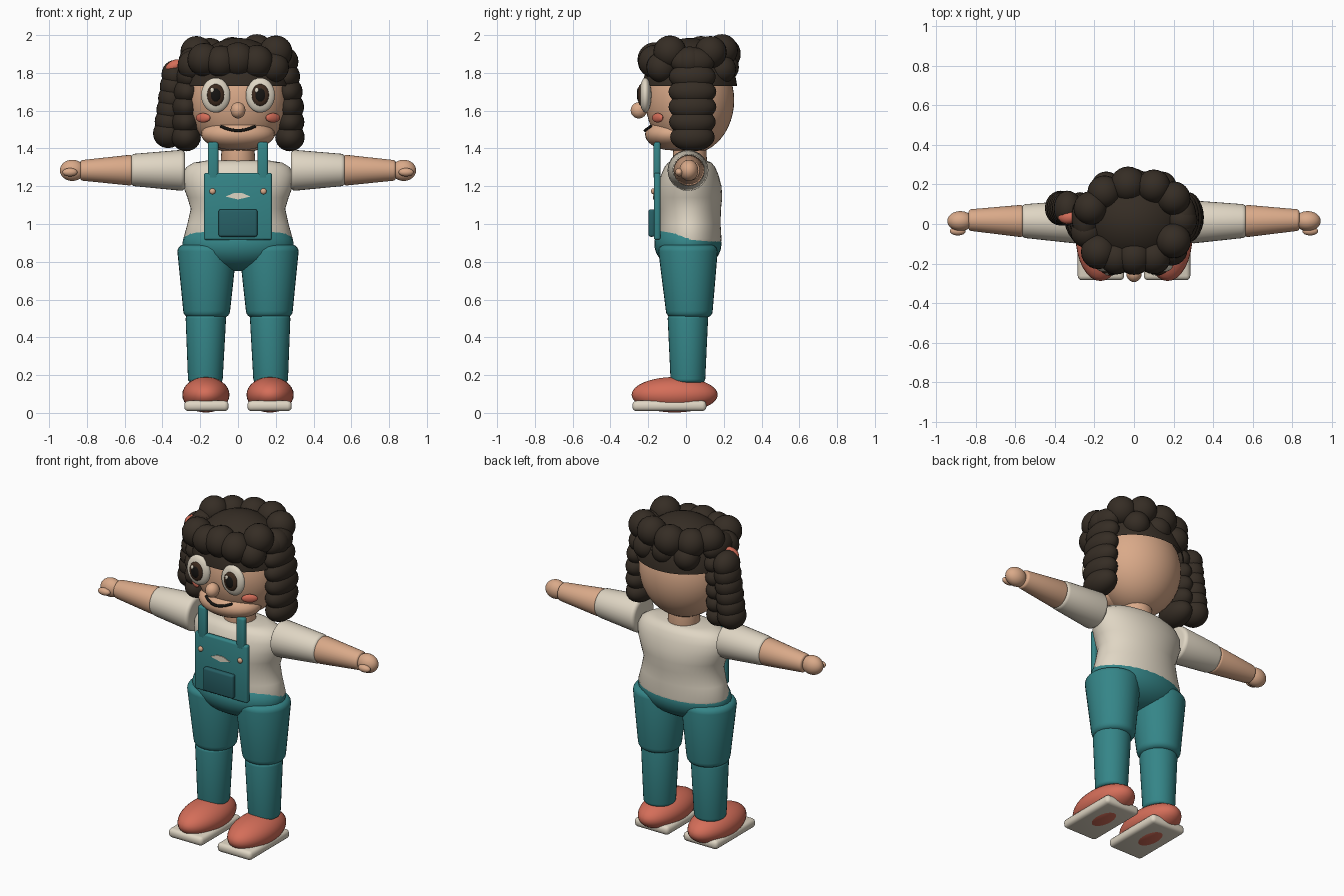
import bpy, bmesh, math
from mathutils import Matrix, Vector

if "Cube" in bpy.data.objects:
    bpy.data.objects.remove(bpy.data.objects["Cube"])


def mat(name, r, g, b):
    m = bpy.data.materials.new(name)
    m.diffuse_color = (r, g, b, 1)
    m.use_nodes = True
    m.node_tree.nodes["Principled BSDF"].inputs["Base Color"].default_value = m.diffuse_color
    return m


SKIN = mat("skin", 0.70, 0.40, 0.25)
CREAM = mat("cream", 0.74, 0.67, 0.55)
TEAL = mat("teal", 0.035, 0.235, 0.245)
POCKET = mat("dark teal", 0.02, 0.115, 0.13)
CORAL = mat("coral", 0.66, 0.155, 0.10)
HAIR = mat("dark brown hair", 0.036, 0.026, 0.018)
IRIS = mat("eye brown", 0.05, 0.025, 0.014)
BLACK = mat("black", 0.008, 0.007, 0.006)


def finish(name, bm, material):
    bmesh.ops.recalc_face_normals(bm, faces=bm.faces)
    me = bpy.data.meshes.new(name)
    bm.to_mesh(me)
    bm.free()
    ob = bpy.data.objects.new(name, me)
    bpy.context.collection.objects.link(ob)
    me.materials.append(material)
    for o in bpy.context.selected_objects:
        o.select_set(False)
    ob.select_set(True)
    bpy.context.view_layer.objects.active = ob
    bpy.ops.object.shade_smooth_by_angle(angle=math.radians(40))
    return ob


def blobs(name, items, material, seg=32, cut=None):
    """One object made of ellipsoids given as (centre, radii)."""
    bm = bmesh.new()
    for c, r in items:
        m = Matrix.Translation(c) @ Matrix.Diagonal((*r, 1))
        bmesh.ops.create_uvsphere(bm, u_segments=seg, v_segments=seg // 2, radius=1, matrix=m)
    if cut is not None:
        bmesh.ops.bisect_plane(bm, geom=bm.verts[:] + bm.edges[:] + bm.faces[:],
                               plane_co=(0, 0, cut), plane_no=(0, 0, 1), clear_inner=True)
    return finish(name, bm, material)


def loft(name, rings, material, axis="Z", seg=32):
    """Stacked elliptical rings (cx, cy, cz, r1, r2) along z or x, capped."""
    bm = bmesh.new()
    loops = []
    for cx, cy, cz, r1, r2 in rings:
        loop = []
        for i in range(seg):
            a = 2 * math.pi * i / seg
            u, v = r1 * math.cos(a), r2 * math.sin(a)
            loop.append(bm.verts.new((cx + u, cy + v, cz) if axis == "Z" else (cx, cy + u, cz + v)))
        loops.append(loop)
    for a, b in zip(loops, loops[1:]):
        for i in range(seg):
            j = (i + 1) % seg
            bm.faces.new((a[i], a[j], b[j], b[i]))
    bm.faces.new(loops[0])
    bm.faces.new(loops[-1])
    return finish(name, bm, material)


def limb(name, p, q, rp, rq, bev, material, axis):
    """Tapered limb with rounded rims from p to q."""
    p, q = Vector(p), Vector(q)
    d = (q - p).normalized()
    rings = []
    for k in range(5):
        a = math.pi / 2 * k / 4
        r = rp - bev * (1 - math.sin(a))
        rings.append((*(p + d * bev * (1 - math.cos(a))), r, r))
    for k in range(5):
        a = math.pi / 2 * k / 4
        r = rq - bev * (1 - math.cos(a))
        rings.append((*(q - d * bev * (1 - math.sin(a))), r, r))
    return loft(name, rings, material, axis)


def box(name, c, size, bev, material):
    bm = bmesh.new()
    bmesh.ops.create_cube(bm, size=1, matrix=Matrix.Translation(c) @ Matrix.Diagonal((*size, 1)))
    bmesh.ops.bevel(bm, geom=bm.edges[:], offset=bev, segments=3, profile=0.5, affect='EDGES')
    return finish(name, bm, material)


# legs, shoes and arms on both sides
for s, side in ((-1, "left"), (1, "right")):
    blobs(side + "_shoe", [((s * 0.17, -0.06, 0.096), (0.125, 0.228, 0.094))], CORAL)
    box(side + "_sole", (s * 0.167, -0.088, 0.037), (0.235, 0.392, 0.055), 0.022, CREAM)
    limb(side + "_lower_leg", (s * 0.173, 0.01, 0.16), (s * 0.17, 0.01, 0.52), 0.092, 0.107, 0.02, TEAL, "Z")
    limb(side + "_upper_leg", (s * 0.166, 0.018, 0.505), (s * 0.164, 0.01, 0.89), 0.124, 0.157, 0.035, TEAL, "Z")
    limb(side + "_sleeve", (s * 0.28, 0.01, 1.284), (s * 0.567, 0.015, 1.286), 0.108, 0.086, 0.022, CREAM, "X")
    limb(side + "_forearm", (s * 0.56, 0.015, 1.285), (s * 0.835, 0.02, 1.284), 0.081, 0.055, 0.014, SKIN, "X")
    blobs(side + "_hand", [((s * 0.877, 0.015, 1.284), (0.066, 0.05, 0.056))], SKIN)
    blobs(side + "_thumb", [((s * 0.89, -0.036, 1.274), (0.04, 0.022, 0.022))], SKIN, 24)

# trunk
blobs("pelvis", [((0, 0.01, 0.895), (0.295, 0.178, 0.145))], TEAL)
loft("shirt", [(0, 0.02, 0.90, 0.282, 0.165), (0, 0.02, 0.92, 0.29, 0.168), (0, 0.02, 1.0, 0.268, 0.163),
               (0, 0.02, 1.08, 0.25, 0.165), (0, 0.02, 1.14, 0.268, 0.172), (0, 0.02, 1.20, 0.29, 0.168),
               (0, 0.02, 1.26, 0.295, 0.152), (0, 0.02, 1.30, 0.275, 0.135), (0, 0.02, 1.325, 0.235, 0.115),
               (0, 0.02, 1.335, 0.17, 0.09)], CREAM, seg=48)
limb("neck", (0, 0.02, 1.31), (0, 0.02, 1.44), 0.092, 0.085, 0.01, SKIN, "Z")

# overalls front
box("bib", (0, -0.153, 1.093), (0.36, 0.035, 0.355), 0.012, TEAL)
box("pocket", (0, -0.182, 1.005), (0.205, 0.034, 0.145), 0.012, POCKET)
for s, side in ((-1, "left"), (1, "right")):
    box(side + "_strap", (s * 0.132, -0.153, 1.335), (0.056, 0.036, 0.20), 0.013, TEAL)
    blobs(side + "_button", [((s * 0.135, -0.173, 1.173), (0.016, 0.012, 0.016))], SKIN, 16)
bm = bmesh.new()
front = [bm.verts.new((x, -0.175, 1.145 + z)) for x, z in ((-0.066, 0), (0, -0.015), (0.066, 0), (0.02, 0.02), (-0.02, 0.02))]
ext = bmesh.ops.extrude_face_region(bm, geom=[bm.faces.new(front)])
bmesh.ops.translate(bm, vec=(0, 0.008, 0), verts=[v for v in ext["geom"] if isinstance(v, bmesh.types.BMVert)])
finish("bib_badge", bm, CREAM)

# head and face
blobs("head", [((0, 0.02, 1.655), (0.262, 0.235, 0.285))], SKIN, 48)
blobs("muzzle", [((0, -0.075, 1.475), (0.195, 0.142, 0.085))], SKIN)
blobs("nose", [((0, -0.25, 1.602), (0.039, 0.043, 0.043))], SKIN)
for s, side in ((-1, "left"), (1, "right")):
    x = s * 0.118
    blobs(side + "_eye_white", [((x, -0.215, 1.682), (0.077, 0.032, 0.092))], CREAM)
    blobs(side + "_iris", [((x, -0.238, 1.683), (0.046, 0.018, 0.058))], IRIS)
    blobs(side + "_pupil", [((x, -0.249, 1.683), (0.028, 0.011, 0.037))], BLACK, 24)
    blobs(side + "_eye_glint", [((x - 0.018, -0.253, 1.708), (0.011, 0.006, 0.014))], CREAM, 16)
    ob = blobs(side + "_cheek", [((0, 0, 0), (0.046, 0.016, 0.025))], CORAL, 24)
    ob.location = (s * 0.185, -0.15, 1.562)
    ob.rotation_euler.z = s * 0.62

# smile
cu = bpy.data.curves.new("mouth", 'CURVE')
cu.dimensions = '3D'
cu.bevel_depth = 0.008
cu.bevel_resolution = 2
cu.use_fill_caps = True
sp = cu.splines.new('POLY')
sp.points.add(10)
for i, p in enumerate(sp.points):
    t = i / 5 - 1
    p.co = (0.09 * t, -0.217 + 0.032 * t * t, 1.495 + 0.022 * t * t, 1)
cu.materials.append(BLACK)
bpy.context.collection.objects.link(bpy.data.objects.new("mouth", cu))

# hair cap with a straight hairline, closed in by the head
blobs("hair_cap", [((0, 0.02, 1.70), (0.278, 0.252, 0.285))], HAIR, 48, cut=1.73)

# curls around the crown
curls = [((-0.03, 0.20, 1.90), 0.09), ((0.10, 0.19, 1.92), 0.085), ((0.20, 0.13, 1.91), 0.085),
         ((-0.15, 0.16, 1.90), 0.085), ((-0.22, 0.08, 1.91), 0.085), ((0.24, 0.02, 1.86), 0.08),
         ((0.20, -0.085, 1.91), 0.088), ((-0.24, -0.04, 1.84), 0.08), ((-0.18, -0.14, 1.87), 0.088),
         ((-0.09, -0.17, 1.86), 0.085), ((0.0, -0.165, 1.87), 0.092), ((0.10, -0.165, 1.86), 0.088),
         ((0.19, -0.13, 1.83), 0.08), ((0.0, 0.205, 1.83), 0.075), ((0.14, 0.19, 1.82), 0.075),
         ((-0.14, 0.19, 1.82), 0.075)]
blobs("crown_curls", [(c, (r, r, r)) for c, r in curls], HAIR, 24)

# side locks of stacked curls, plus the tied ponytail
for s, side in ((-1, "left"), (1, "right")):
    lock = []
    for i in range(6):
        t = i / 5
        lock.append(((s * (0.245 + 0.03 * min(1, 2 * t)), 0.034, 1.86 - 0.40 * t),
                     (0.07 + 0.008 * t, 0.105 + 0.022 * math.sin(math.pi * (0.2 + 0.6 * t)), 0.075)))
    blobs(side + "_side_lock", lock, HAIR, 24)
tail = []
for i in range(6):
    t = i / 5
    tail.append(((-0.335 - 0.035 * t, 0.08, 1.79 - 0.31 * t), (0.07 + 0.01 * t, 0.088, 0.078)))
blobs("ponytail", tail, HAIR, 24)
tie = blobs("hair_tie", [((0, 0, 0), (0.05, 0.035, 0.03))], CORAL, 24)
tie.location = (-0.335, 0.035, 1.838)
tie.rotation_euler.y = -0.4
